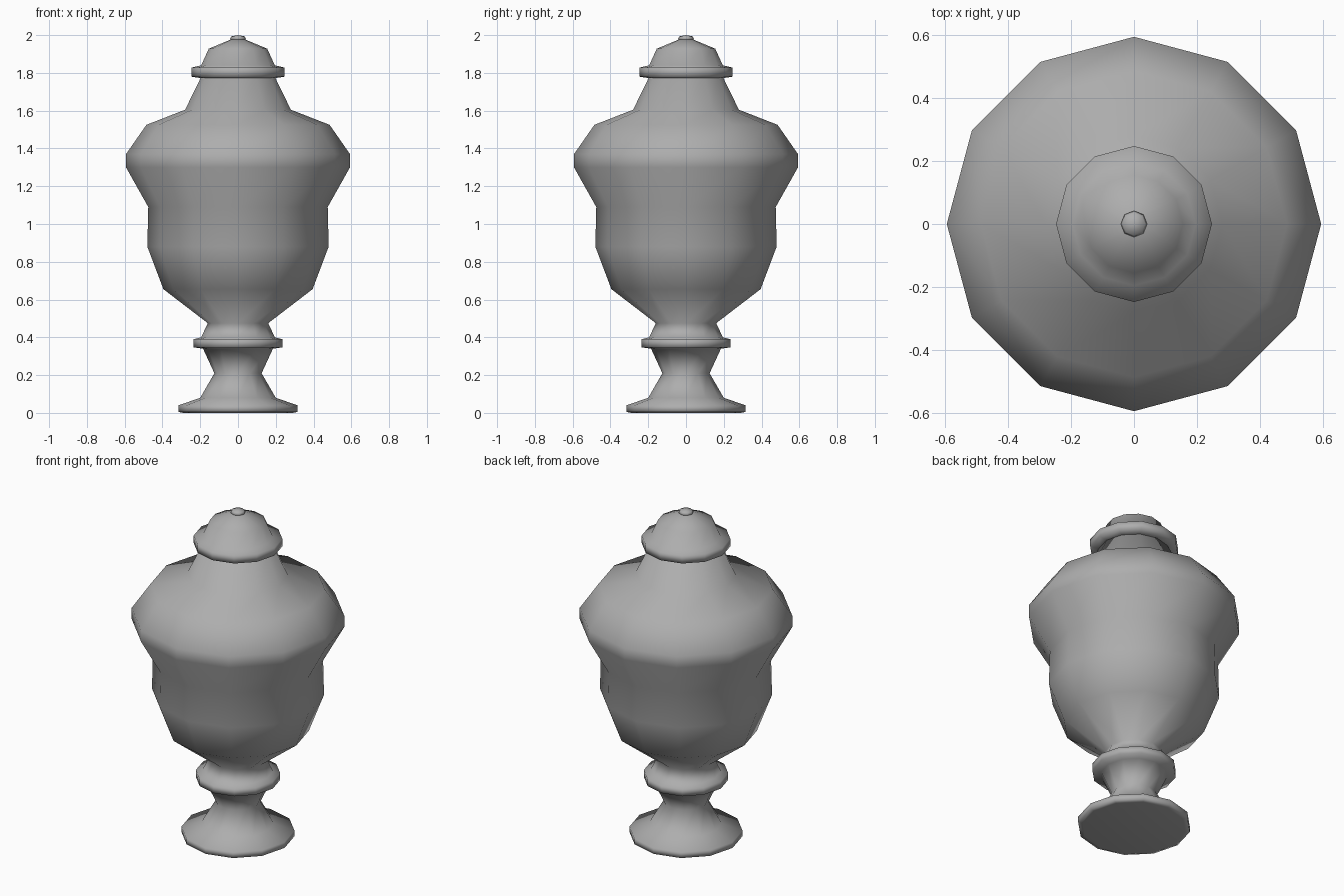
import bpy, bmesh, math

cube = bpy.data.objects.get("Cube")
if cube:
    bpy.data.objects.remove(cube, do_unlink=True)

stone = bpy.data.materials.new("grey stone")
stone.use_nodes = True
GREY = (0.42, 0.42, 0.42, 1)
stone.diffuse_color = GREY
stone.node_tree.nodes["Principled BSDF"].inputs["Base Color"].default_value = GREY


def lathe(name, profile, sides):
    """Turn a (radius, height) profile around the z axis."""
    bm = bmesh.new()
    verts = [bm.verts.new((r, 0, z)) for r, z in profile]
    edges = [bm.edges.new(pair) for pair in zip(verts, verts[1:])]
    bmesh.ops.spin(bm, geom=verts + edges, cent=(0, 0, 0), axis=(0, 0, 1),
                   angle=math.tau, steps=sides)
    bmesh.ops.remove_doubles(bm, verts=bm.verts, dist=0.0005)
    bmesh.ops.recalc_face_normals(bm, faces=bm.faces)
    for face in bm.faces:
        face.smooth = True
    mesh = bpy.data.meshes.new(name)
    bm.to_mesh(mesh)
    bm.free()
    mesh.materials.append(stone)
    obj = bpy.data.objects.new(name, mesh)
    bpy.context.collection.objects.link(obj)
    return obj


# Foot, collar and bowl up to the neck
foot = [(0, 0), (0.29, 0), (0.315, 0.005), (0.315, 0.04), (0.2, 0.08), (0.125, 0.21)]
collar = [(0.185, 0.34), (0.235, 0.347), (0.235, 0.39), (0.195, 0.40), (0.16, 0.475)]
bowl = [(0.395, 0.655), (0.48, 0.88), (0.475, 1.09), (0.593, 1.3), (0.593, 1.37),
        (0.485, 1.525), (0.28, 1.605), (0.197, 1.775), (0, 1.775)]
lathe("urn_body", foot + collar + bowl, 12)

# Lid with its rim and dome
lathe("lid", [(0, 1.772), (0.195, 1.772), (0.247, 1.78), (0.247, 1.828),
              (0.195, 1.84), (0.155, 1.928), (0.035, 1.978), (0, 1.978)], 12)

# Small knob on top
lathe("knob", [(0, 1.965), (0.03, 1.968), (0.042, 1.98), (0.036, 1.993), (0, 2.0)], 8)
